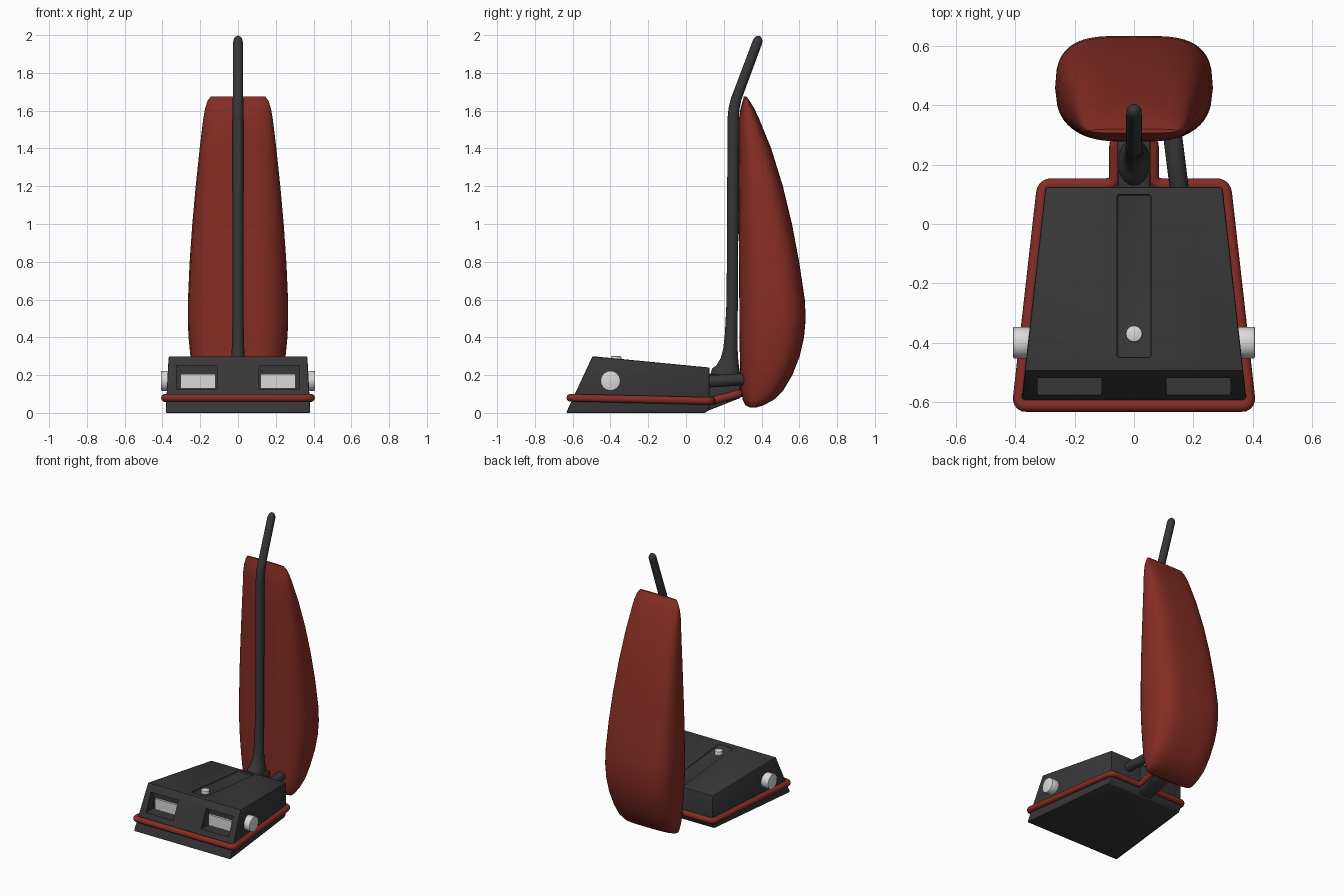
import bpy, bmesh, math
from mathutils import Vector

if "Cube" in bpy.data.objects:
    bpy.data.objects.remove(bpy.data.objects["Cube"])


def material(name, rgb):
    m = bpy.data.materials.new(name)
    m.diffuse_color = (*rgb, 1)
    m.use_nodes = True
    m.node_tree.nodes["Principled BSDF"].inputs["Base Color"].default_value = m.diffuse_color
    return m


DARK = material("charcoal plastic", (0.038, 0.038, 0.038))
RED = material("dark red", (0.24, 0.026, 0.018))
WHITE = material("off white", (0.7, 0.7, 0.7))


def finish(ob, mat, angle=40):
    ob.data.materials.clear()
    ob.data.materials.append(mat)
    bpy.ops.object.select_all(action='DESELECT')
    ob.select_set(True)
    bpy.context.view_layer.objects.active = ob
    if angle:
        bpy.ops.object.shade_smooth_by_angle(angle=math.radians(angle))
    return ob


def make(name, rings, closed_caps=True):
    """Skin a list of equal rings of points, capped at both ends."""
    bm = bmesh.new()
    vs = [[bm.verts.new(p) for p in r] for r in rings]
    n = len(vs[0])
    for a, b in zip(vs, vs[1:]):
        for i in range(n):
            j = (i + 1) % n
            bm.faces.new((a[i], a[j], b[j], b[i]))
    bm.faces.new(vs[0][::-1])
    bm.faces.new(vs[-1])
    bmesh.ops.recalc_face_normals(bm, faces=bm.faces)
    me = bpy.data.meshes.new(name)
    bm.to_mesh(me)
    bm.free()
    ob = bpy.data.objects.new(name, me)
    bpy.context.collection.objects.link(ob)
    return ob


def prism(name, profile, half, cx=0):
    """Side profile (y, z) spread to both sides by half(y)."""
    return make(name, [[(cx + s * half(y), y, z) for y, z in profile] for s in (-1, 1)])


def apply(ob, kind, **props):
    bpy.context.view_layer.objects.active = ob
    mod = ob.modifiers.new(kind, kind)
    for k, v in props.items():
        setattr(mod, k, v)
    bpy.ops.object.modifier_apply(modifier=mod.name)


def cut(ob, cutter):
    apply(ob, 'BOOLEAN', operation='DIFFERENCE', object=cutter, solver='EXACT')
    bpy.data.objects.remove(cutter)


def cylinder(name, r, depth, loc, rot, mat):
    bpy.ops.mesh.primitive_cylinder_add(vertices=32, radius=r, depth=depth, location=loc, rotation=rot)
    ob = bpy.context.object
    ob.name = name
    apply(ob, 'BEVEL', width=0.005, segments=2, limit_method='ANGLE')
    return finish(ob, mat)


# Cleaner head: wedge with a sloping front, tapering to the back
body = prism("cleaner_head", [(-0.635, 0), (-0.495, 0.30), (0.125, 0.24), (0.125, 0.03), (0.105, 0)],
             lambda y: 0.298 + (0.125 - y) * 0.113)
apply(body, 'BEVEL', width=0.007, segments=2, limit_method='ANGLE')

# Shallow channel along the top
groove = prism("groove_cutter", [(-0.45, 0.283), (0.10, 0.230), (0.10, 0.4), (-0.45, 0.4)], lambda y: 0.058)
apply(groove, 'BEVEL', width=0.01, segments=3, limit_method='ANGLE')
cut(body, groove)

# Headlight pockets with white lamps inside
for s, side in ((-1, "left"), (1, "right")):
    pocket = prism("pocket_cutter", [(-0.70, 0.125), (-0.70, 0.25), (-0.49, 0.25), (-0.49, 0.125)],
                   lambda y: 0.108, s * 0.218)
    cut(body, pocket)
    lamp = prism(side + "_headlight", [(-0.505, 0.128), (-0.505, 0.205), (-0.488, 0.205), (-0.488, 0.128)],
                 lambda y: 0.092, s * 0.212)
    finish(lamp, WHITE, 0)
    # Side wheel caps
    cylinder(side + "_wheel_cap", 0.053, 0.06, (s * 0.378, -0.40, 0.17), (0, math.pi / 2, 0), WHITE)
finish(body, DARK, 30)

# Button in the channel
cylinder("button", 0.028, 0.04, (0, -0.37, 0.28), (0, 0, 0), WHITE)

# Neck wedge behind the head
neck = prism("neck", [(0.10, 0.005), (0.29, 0.08), (0.29, 0.19), (0.275, 0.205), (0.10, 0.205)], lambda y: 0.055)
apply(neck, 'BEVEL', width=0.01, segments=2, limit_method='ANGLE')
finish(neck, DARK)


# Red bumper: closed tube round the head and neck, with rounded corners
def rounded(points, r, steps=5):
    out = []
    n = len(points)
    for i in range(n):
        p = Vector(points[i])
        a = p + (Vector(points[i - 1]) - p).normalized() * r
        b = p + (Vector(points[(i + 1) % n]) - p).normalized() * r
        for k in range(steps + 1):
            t = k / steps
            out.append(a * (1 - t) ** 2 + p * 2 * t * (1 - t) + b * t * t)
    return out


half_path = [(0.39, -0.612, 0.08), (0.306, 0.133, 0.063), (0.064, 0.133, 0.063), (0.064, 0.285, 0.102)]
path = rounded(half_path + [(-x, y, z) for x, y, z in reversed(half_path)], 0.03)
cu = bpy.data.curves.new("bumper", 'CURVE')
cu.dimensions = '3D'
cu.bevel_depth = 0.021
cu.bevel_resolution = 3
sp = cu.splines.new('POLY')
sp.points.add(len(path) - 1)
for pt, p in zip(sp.points, path):
    pt.co = (*p, 1)
sp.use_cyclic_u = True
bumper = bpy.data.objects.new("bumper", cu)
bpy.context.collection.objects.link(bumper)
bpy.ops.object.select_all(action='DESELECT')
bumper.select_set(True)
bpy.context.view_layer.objects.active = bumper
bpy.ops.object.convert(target='MESH')
finish(bpy.context.object, RED, 60)


# Handle: flared foot, straight pole, bent grip with a rounded tip
def oval(y, z, rx, ry, tilt=0, n=20):
    pts = []
    for i in range(n):
        a = 2 * math.pi * i / n
        d = ry * math.sin(a)
        pts.append((rx * math.cos(a), y + d * math.cos(tilt), z - d * math.sin(tilt)))
    return pts


T = 0.36
handle = [(0.207, 0.19, 0.056, 0.082), (0.21, 0.235, 0.052, 0.072), (0.22, 0.25, 0.044, 0.060),
          (0.23, 0.29, 0.036, 0.046), (0.235, 0.34, 0.033, 0.038), (0.239, 0.42, 0.031, 0.033),
          (0.245, 0.60, 0.028, 0.030), (0.25, 1.56, 0.028, 0.030), (0.254, 1.61, 0.028, 0.029, 0.1),
          (0.265, 1.66, 0.028, 0.028, 0.25), (0.28, 1.70, 0.027, 0.027, T), (0.378, 1.963, 0.026, 0.026, T),
          (0.384, 1.980, 0.022, 0.022, T), (0.387, 1.990, 0.014, 0.014, T), (0.388, 1.995, 0.005, 0.005, T)]
finish(make("handle", [oval(*h) for h in handle]), DARK, 60)

# Dust hose from the head into the bag
a, b = Vector((0.155, 0.10, 0.165)), Vector((0.125, 0.34, 0.18))
d = b - a
cylinder("dust_hose", 0.032, d.length, (a + b) / 2, d.to_track_quat('Z', 'Y').to_euler(), DARK)


# Dust bag: stacked soft-cornered sections (z, front y, back y, half width)
def bag_ring(z, yf, yb, hw, n=48):
    pts = []
    for i in range(n):
        t = 2 * math.pi * i / n
        c, s = math.cos(t), math.sin(t)
        u = math.copysign(abs(c) ** 0.5, c)
        v = math.copysign(abs(s) ** 0.5, s)
        taper = 1 - (0.12 if v > 0 else 0.2) * v * v
        pts.append((hw * u * taper, (yf + yb) / 2 + (yb - yf) / 2 * v, z))
    return pts


bag = [(0.028, 0.34, 0.37, 0.175), (0.04, 0.315, 0.41, 0.19), (0.07, 0.30, 0.465, 0.205),
       (0.12, 0.292, 0.515, 0.222), (0.20, 0.287, 0.563, 0.237), (0.30, 0.285, 0.602, 0.252),
       (0.40, 0.283, 0.625, 0.262), (0.50, 0.282, 0.634, 0.266), (0.60, 0.282, 0.629, 0.265),
       (0.80, 0.28, 0.599, 0.256), (1.00, 0.279, 0.561, 0.242), (1.20, 0.278, 0.513, 0.224),
       (1.40, 0.278, 0.451, 0.203), (1.55, 0.279, 0.390, 0.185), (1.61, 0.288, 0.362, 0.175),
       (1.65, 0.300, 0.338, 0.162), (1.675, 0.306, 0.320, 0.145)]
finish(make("dust_bag", [bag_ring(*r) for r in bag]), RED, 50)
